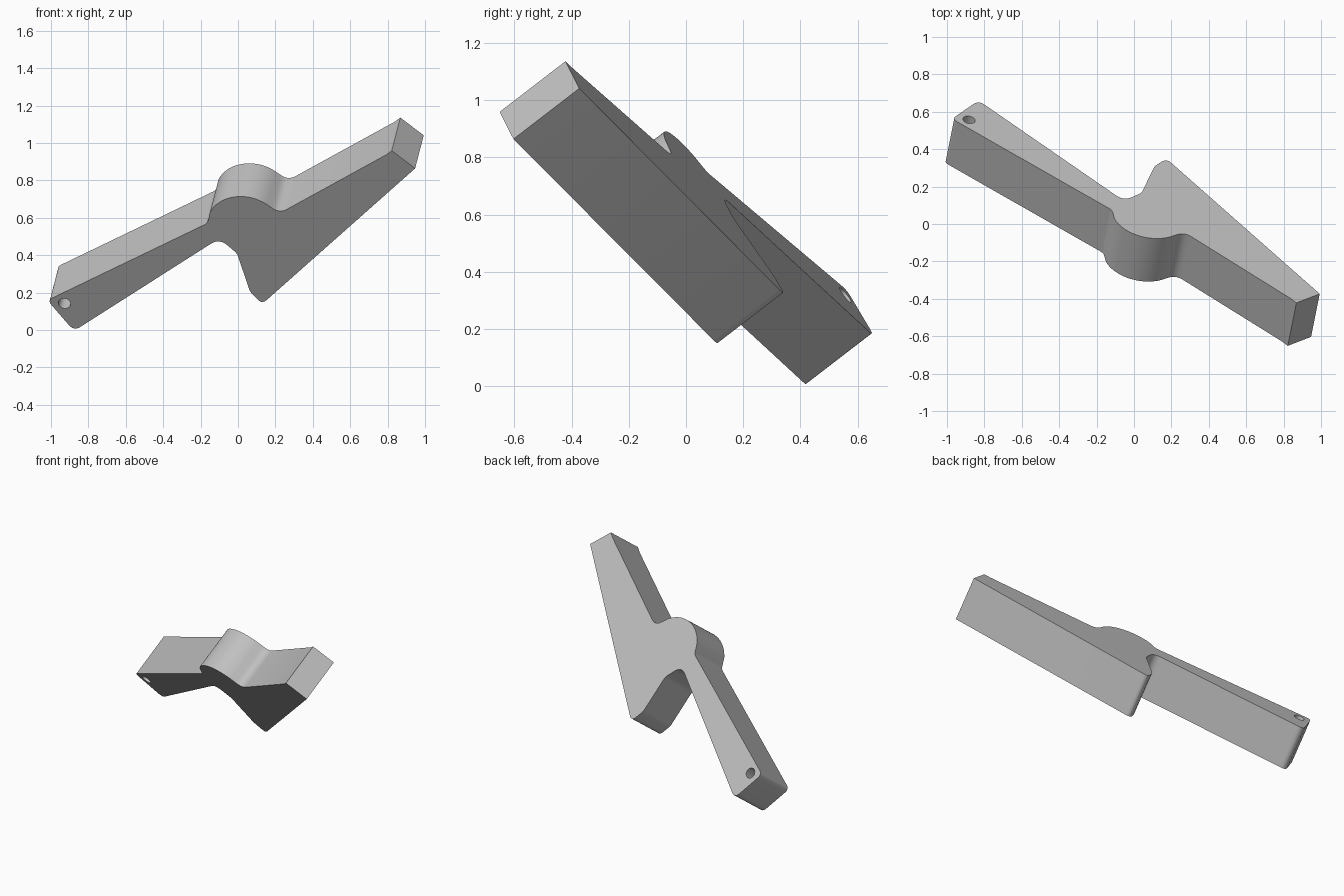
import bpy
import bmesh
import math
from mathutils import Vector, Matrix

old = bpy.data.objects.get("Cube")
if old:
    bpy.data.objects.remove(old, do_unlink=True)

DEPTH = Vector((0.046, 0.23, 0.177))   # thickness vector of the tilted plate
PLANE = 0.0577                         # offset of the front face along DEPTH


def lift(x, z):
    """Place an (x, z) point on the tilted front plane."""
    return Vector((x, (PLANE - DEPTH.x * x - DEPTH.z * z) / DEPTH.y, z))


def rounded(prev, corner, nxt, cut, steps=6):
    """Round a corner, starting and ending 'cut' away from it."""
    if cut == 0:
        return [corner]
    a = corner + (prev - corner).normalized() * cut
    b = corner + (nxt - corner).normalized() * cut
    ts = [i / steps for i in range(steps + 1)]
    return [a * (1 - t) ** 2 + corner * 2 * t * (1 - t) + b * t * t for t in ts]


def arc(a, b, c, steps=24):
    """Circular arc from a through b to c."""
    u, v = b - a, c - a
    n = u.cross(v)
    centre = a + (v.length_squared * n.cross(u) + u.length_squared * v.cross(n)) / (2 * n.length_squared)
    axis = n.normalized()
    r0, r1 = a - centre, c - centre
    angle = math.atan2(axis.dot(r0.cross(r1)), r0.dot(r1)) % (2 * math.pi)
    return [centre + Matrix.Rotation(angle * i / steps, 3, axis) @ r0 for i in range(steps + 1)]


# Outline corners (x, z, rounding): hump end, right arm, lower fin, left arm
hump = arc(lift(-0.15, 0.628), lift(0.021, 0.714), lift(0.155, 0.671))
corners = [
    (0.222, 0.624, 0.05), (0.794, 0.938, 0), (0.822, 0.959, 0), (0.947, 0.864, 0),
    (0.128, 0.138, 0.04), (0.064, 0.206, 0.015), (-0.005, 0.409, 0.02),
    (-0.10, 0.49, 0.06), (-0.877, -0.005, 0.045), (-1.019, 0.159, 0.035),
    (-0.163, 0.571, 0.02),
]
points = [lift(x, z) for x, z, _ in corners]
chain = [hump[-1]] + points + [hump[0]]
outline = list(hump)
for i, (_, _, cut) in enumerate(corners):
    outline += rounded(chain[i], chain[i + 1], chain[i + 2], cut)

# Bracket plate: outline extruded through its thickness
bm = bmesh.new()
face = bm.faces.new([bm.verts.new(p) for p in outline])
extruded = bmesh.ops.extrude_face_region(bm, geom=[face], use_keep_orig=True)
moved = [g for g in extruded["geom"] if isinstance(g, bmesh.types.BMVert)]
bmesh.ops.translate(bm, verts=moved, vec=DEPTH)
bmesh.ops.recalc_face_normals(bm, faces=bm.faces)
mesh = bpy.data.meshes.new("bracket_plate")
bm.to_mesh(mesh)
bm.free()
plate = bpy.data.objects.new("bracket_plate", mesh)
bpy.context.collection.objects.link(plate)

# Pin hole through the end of the left arm
bpy.ops.mesh.primitive_cylinder_add(
    vertices=32, radius=0.033, depth=0.5,
    location=lift(-0.928, 0.142) + DEPTH / 2,
    rotation=DEPTH.to_track_quat("Z", "Y").to_euler())
cutter = bpy.context.object
cutter.name = "pin_hole_cutter"
cutter.hide_render = True
bpy.context.view_layer.objects.active = plate
cutter.select_set(False)
plate.select_set(True)
hole = plate.modifiers.new("pin_hole", "BOOLEAN")
hole.operation = "DIFFERENCE"
hole.solver = "EXACT"
hole.object = cutter
bpy.ops.object.modifier_apply(modifier=hole.name)
bpy.data.objects.remove(cutter, do_unlink=True)

# Plain grey finish
grey = bpy.data.materials.new("light_grey")
grey.use_nodes = True
colour = (0.53, 0.53, 0.53, 1)
grey.diffuse_color = colour
grey.node_tree.nodes["Principled BSDF"].inputs["Base Color"].default_value = colour
plate.data.materials.clear()
plate.data.materials.append(grey)
bpy.ops.object.shade_smooth_by_angle(angle=math.radians(30))
